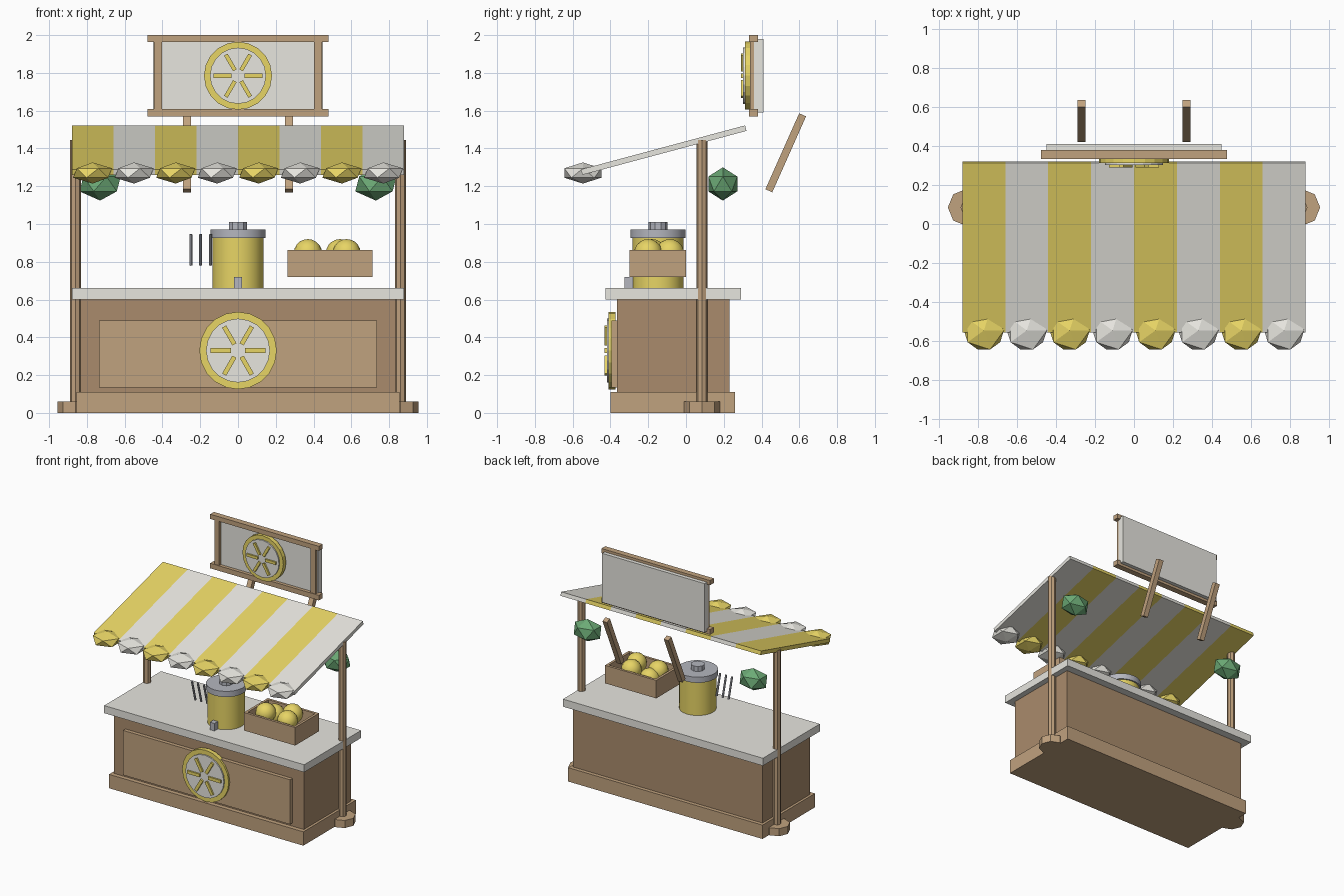
import bpy
from math import radians, cos, sin, pi

if "Cube" in bpy.data.objects:
    bpy.data.objects.remove(bpy.data.objects["Cube"])


def material(name, r, g, b):
    m = bpy.data.materials.new(name)
    m.diffuse_color = (r, g, b, 1)
    m.use_nodes = True
    m.node_tree.nodes["Principled BSDF"].inputs["Base Color"].default_value = m.diffuse_color
    return m


YELLOW = material("yellow", 0.80, 0.66, 0.13)
WHITE = material("cream", 0.80, 0.79, 0.74)
WOOD = material("light_wood", 0.53, 0.36, 0.21)
DARK = material("dark_wood", 0.40, 0.26, 0.15)
GREEN = material("leaf_green", 0.15, 0.40, 0.18)
METAL = material("metal", 0.46, 0.47, 0.52)


def finish(name, mat, smooth=False):
    o = bpy.context.object
    o.name = name
    o.data.materials.append(mat)
    if smooth:
        bpy.ops.object.shade_smooth_by_angle(angle=radians(35))
    return o


def block(name, mat, x, y, z, rot=(0, 0, 0)):
    """Box from (min, max) pairs, optionally turned about its centre."""
    bpy.ops.mesh.primitive_cube_add(
        size=1, location=[(a + b) / 2 for a, b in (x, y, z)], rotation=rot)
    o = finish(name, mat)
    o.scale = [b - a for a, b in (x, y, z)]
    return o


def rod(name, mat, r, depth, loc, sides=8, rot=(0, 0, 0), smooth=False):
    bpy.ops.mesh.primitive_cylinder_add(
        vertices=sides, radius=r, depth=depth, location=loc, rotation=rot)
    return finish(name, mat, smooth)


def gem(name, mat, scale, loc):
    bpy.ops.mesh.primitive_ico_sphere_add(subdivisions=1, radius=1, location=loc)
    o = finish(name, mat)
    o.scale = scale
    return o


def citrus_badge(name, r, y, z):
    """Citrus slice facing -y: rim, flesh disc and six segment bars."""
    face = (pi / 2, 0, 0)
    rod(name + "_rim", YELLOW, r, 0.035, (0, y, z), 20, face)
    rod(name + "_disc", WHITE, r * 0.825, 0.03, (0, y - 0.0125, z), 20, face)
    for i in range(6):
        a = i * pi / 3
        d = r * 0.45
        cx, cz = d * cos(a), z + d * sin(a)
        block(f"{name}_segment_{i}", YELLOW,
              (cx - r * 0.265, cx + r * 0.265), (y - 0.04, y - 0.02),
              (cz - r * 0.06, cz + r * 0.06), (0, -a, 0))


# Counter
block("plinth", WOOD, (-0.855, 0.855), (-0.40, 0.26), (0, 0.11))
block("counter_body", DARK, (-0.835, 0.835), (-0.365, 0.23), (0.11, 0.60))
block("front_panel", WOOD, (-0.735, 0.735), (-0.395, -0.36), (0.135, 0.49))
block("countertop", WHITE, (-0.88, 0.88), (-0.425, 0.29), (0.60, 0.66))
citrus_badge("counter_badge", 0.205, -0.392, 0.33)

# Posts, feet, leaf clusters and slanted sign braces on both sides
for s, side in ((-1, "left"), (1, "right")):
    rod(side + "_post", WOOD, 0.03, 1.445, (s * 0.86, 0.085, 0.7225))
    rod(side + "_post_foot", WOOD, 0.095, 0.06, (s * 0.86, 0.085, 0.03))
    gem(side + "_leaves", GREEN, (0.122, 0.09, 0.088), (s * 0.73, 0.195, 1.212))
    x = s * 0.27
    block(side + "_sign_brace", WOOD, (x - 0.02, x + 0.02),
          (0.508, 0.548), (1.157, 1.597), (radians(-24), 0, 0))

# Striped awning with faceted scallops
for i in range(8):
    mat = (YELLOW, WHITE)[i % 2]
    x = -0.88 + 0.22 * i
    block(f"awning_stripe_{i}", mat, (x, x + 0.22), (-0.568, 0.332),
          (1.376, 1.406), (radians(15), 0, 0))
    gem(f"awning_scallop_{i}", mat, (0.115, 0.115, 0.056), (x + 0.11, -0.546, 1.27))

# Sign
block("sign_board", WHITE, (-0.45, 0.45), (0.36, 0.41), (1.59, 1.98))
block("sign_top_rail", WOOD, (-0.478, 0.478), (0.333, 0.38), (1.963, 2.0))
block("sign_bottom_rail", WOOD, (-0.478, 0.478), (0.333, 0.38), (1.57, 1.61))
for s in (-1, 1):
    block("sign_stile", WOOD, sorted((s * 0.402, s * 0.445)), (0.338, 0.377), (1.61, 1.963))
citrus_badge("sign_badge", 0.18, 0.33, 1.785)
block("sign_backing_pad", WHITE, (-0.12, 0.12), (0.34, 0.37), (1.67, 1.90))

# Drink dispenser
rod("dispenser_body", YELLOW, 0.135, 0.265, (0, -0.148, 0.7925), 24, smooth=True)
rod("dispenser_lid", METAL, 0.146, 0.045, (0, -0.148, 0.9475), 24, smooth=True)
rod("dispenser_knob", METAL, 0.05, 0.04, (0, -0.148, 0.99), 10)
block("dispenser_tap", METAL, (-0.02, 0.02), (-0.325, -0.26), (0.66, 0.72))

# Leaning straws
for i, x in enumerate((-0.25, -0.198, -0.145)):
    rod(f"straw_{i}", METAL, 0.008, 0.17, (x, -0.2, 0.863), 8, (radians(15), 0, 0))

# Open crate
block("crate_floor", WOOD, (0.27, 0.705), (-0.29, -0.01), (0.72, 0.74))
for n, y in (("front", -0.3), ("back", -0.02)):
    block(f"crate_{n}", WOOD, (0.262, 0.713), (y, y + 0.02), (0.72, 0.863))
for n, x in (("left", 0.262), ("right", 0.693)):
    block(f"crate_{n}", WOOD, (x, x + 0.02), (-0.28, -0.02), (0.72, 0.863))

# Fruit
for i, (x, y) in enumerate(((0.37, -0.18), (0.575, -0.2), (0.54, -0.085), (0.39, -0.1))):
    bpy.ops.mesh.primitive_uv_sphere_add(
        segments=16, ring_count=10, radius=0.075, location=(x, y, 0.845 if i < 3 else 0.81))
    finish(f"fruit_{i}", YELLOW, True)
